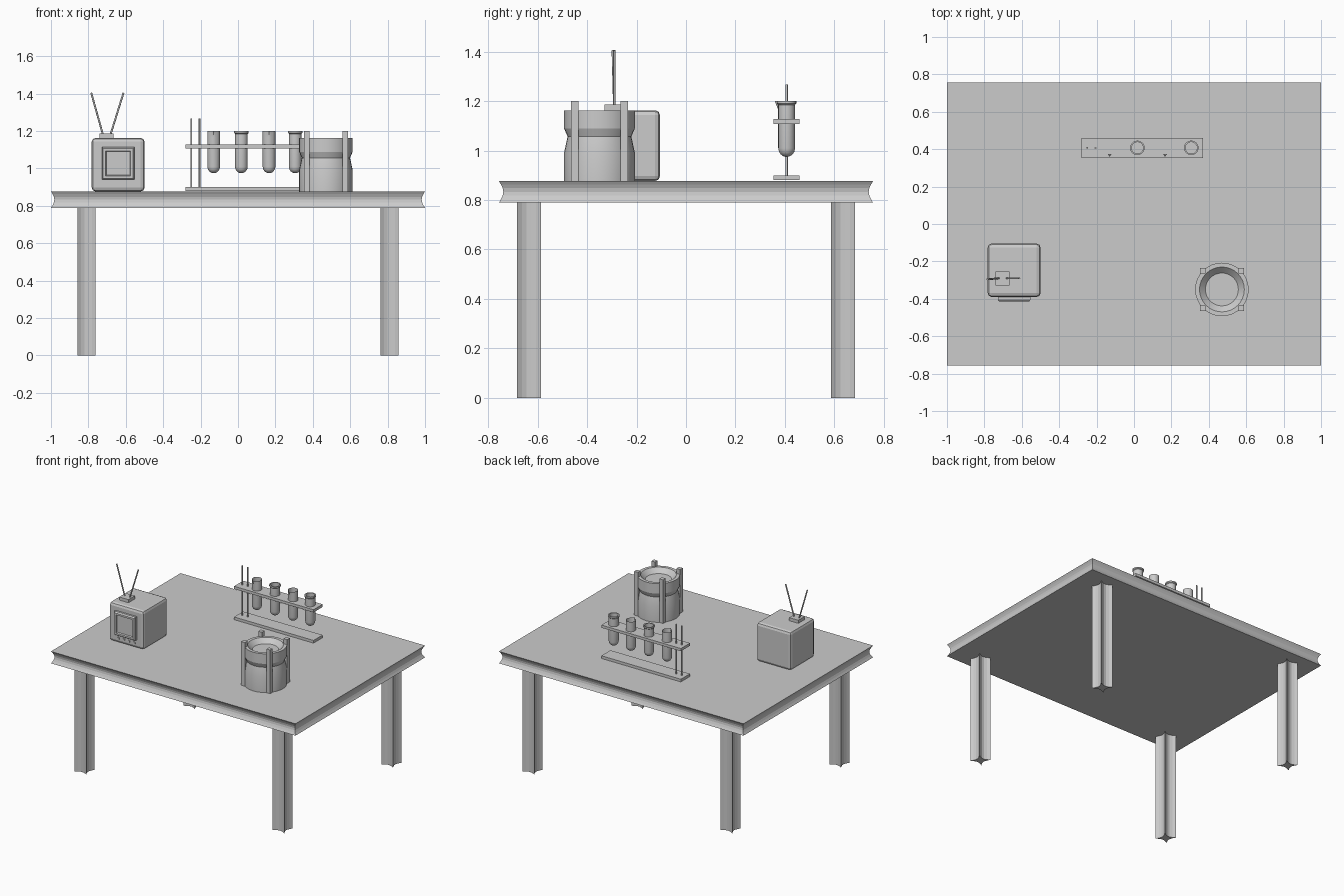
import bpy, bmesh
from math import sin, cos, pi
from mathutils import Vector

if "Cube" in bpy.data.objects:
    bpy.data.objects.remove(bpy.data.objects["Cube"])


def loft(name, rings, cap_start=True, cap_end=True, smooth=None):
    """Skin a list of equal-length closed rings into one mesh object."""
    bm = bmesh.new()
    vs = [[bm.verts.new(p) for p in r] for r in rings]
    n = len(rings[0])
    for a, b in zip(vs, vs[1:]):
        for i in range(n):
            j = (i + 1) % n
            bm.faces.new((a[i], a[j], b[j], b[i]))
    if cap_start:
        bm.faces.new(vs[0][::-1])
    if cap_end:
        bm.faces.new(vs[-1])
    bmesh.ops.recalc_face_normals(bm, faces=bm.faces)
    me = bpy.data.meshes.new(name)
    bm.to_mesh(me)
    bm.free()
    ob = bpy.data.objects.new(name, me)
    bpy.context.collection.objects.link(ob)
    if smooth:
        bpy.context.view_layer.objects.active = ob
        ob.select_set(True)
        bpy.ops.object.shade_smooth_by_angle(angle=smooth)
        ob.select_set(False)
    return ob


def rect(x0, x1, y0, y1, z):
    return [(x0, y0, z), (x1, y0, z), (x1, y1, z), (x0, y1, z)]


def box(name, x0, x1, y0, y1, z0, z1, bevel=0):
    ob = loft(name, [rect(x0, x1, y0, y1, z0), rect(x0, x1, y0, y1, z1)])
    if bevel:
        m = ob.modifiers.new("bevel", 'BEVEL')
        m.width, m.segments = bevel, 2
    return ob


def circle(cx, cy, r, z, n):
    return [(cx + r * sin(2 * pi * i / n), cy - r * cos(2 * pi * i / n), z) for i in range(n)]


def rod(name, a, b, r, n=8):
    a, b = Vector(a), Vector(b)
    q = (b - a).to_track_quat('Z', 'Y')
    ring = [q @ Vector(p) for p in circle(0, 0, r, 0, n)]
    return loft(name, [[p + a for p in ring], [p + b for p in ring]], smooth=0.9)


# Table top with a scooped edge
rings = []
for i in range(7):
    t = i / 6
    d = 0.018 * sin(pi * t)
    rings.append(rect(-1 + d, 1 - d, -0.757 + d, 0.757 - d, 0.789 + 0.088 * t))
loft("table_top", rings)

# Legs: square section with concave sides
H = 0.048
section = []
for k in range(4):
    c, s = cos(k * pi / 2), sin(k * pi / 2)
    for i in range(5):
        t = i / 5
        x, y = -H + 2 * H * t, -H + 0.02 * sin(pi * t)
        section.append((x * c - y * s, x * s + y * c))
for sx, nx in ((-1, "left"), (1, "right")):
    for sy, ny in ((-1, "front"), (1, "back")):
        loft(f"{ny}_{nx}_leg",
             [[(x + sx * 0.81, y + sy * 0.635, z) for x, y in section] for z in (0, 0.79)])

# Television body
TX, TZ = -0.641, 1.027
box("television_body", TX - 0.141, TX + 0.141, -0.39, -0.105, 0.877, 1.163, bevel=0.02)


# Screen: stepped frame and slightly recessed glass
def square(h, y):
    return [(TX - h, y, TZ - h), (TX + h, y, TZ - h), (TX + h, y, TZ + h), (TX - h, y, TZ + h)]


loft("television_screen", [square(0.087, -0.385), square(0.087, -0.405), square(0.080, -0.415),
                           square(0.067, -0.415), square(0.063, -0.405)])

# Knobs
for i in range(4):
    x = -0.703 + 0.043 * i
    rod(f"television_knob_{i + 1}", (x, -0.385, 0.914), (x, -0.396, 0.914), 0.009, 12)

# Antenna block and rods
box("antenna_base", -0.74, -0.665, -0.33, -0.255, 1.16, 1.186)
rod("antenna_left", (-0.722, -0.29, 1.18), (-0.785, -0.296, 1.405), 0.005)
rod("antenna_right", (-0.682, -0.29, 1.18), (-0.612, -0.29, 1.405), 0.005)

# Test tube rack
RY = 0.407
box("rack_base", -0.28, 0.37, RY - 0.053, RY + 0.053, 0.88, 0.90)
box("rack_shelf", -0.28, 0.37, RY - 0.053, RY + 0.053, 1.107, 1.127)
for i, x in enumerate((-0.25, -0.206)):
    rod(f"rack_rod_{i + 1}", (x, RY, 0.89), (x, RY, 1.268), 0.005)

# Test tubes: open cups, alternately with a spout or a rolled lip
N, R = 20, 0.034
for k, x in enumerate((-0.13, 0.018, 0.166, 0.306)):
    prof = [(R * sin(a), 1.01 - R * 1.05 * cos(a)) for a in (0.15, 0.45, 0.8, 1.15, pi / 2)]
    prof += [(R, 1.165)]
    if k % 2:
        prof += [(R, 1.185), (0.039, 1.19), (0.039, 1.2), (R - 0.003, 1.2), (R - 0.003, 1.17)]
    else:
        prof += [(R, 1.2)]
    rings = [circle(x, RY, r, z, N) for r, z in prof]
    if k % 2 == 0:
        px, py, pz = rings[-1][0]
        rings[-1][0] = (px, py - 0.014, pz)
    loft(f"test_tube_{k + 1}", rings, cap_end=False, smooth=0.6)

# Waisted canister with a dished top
CX, CY = 0.47, -0.35
prof = [(0.143, 0.877), (0.143, 0.992), (0.129, 1.057), (0.143, 1.089),
        (0.143, 1.163), (0.12, 1.163), (0.088, 1.13)]
loft("canister", [circle(CX, CY, r, z, 32) for r, z in prof], smooth=0.25)

# Corner posts of the canister
for i, (sx, sy) in enumerate(((-1, -1), (1, -1), (1, 1), (-1, 1))):
    x, y = CX + sx * 0.103, CY + sy * 0.1
    box(f"canister_post_{i + 1}", x - 0.015, x + 0.015, y - 0.015, y + 0.015, 0.877, 1.2)
